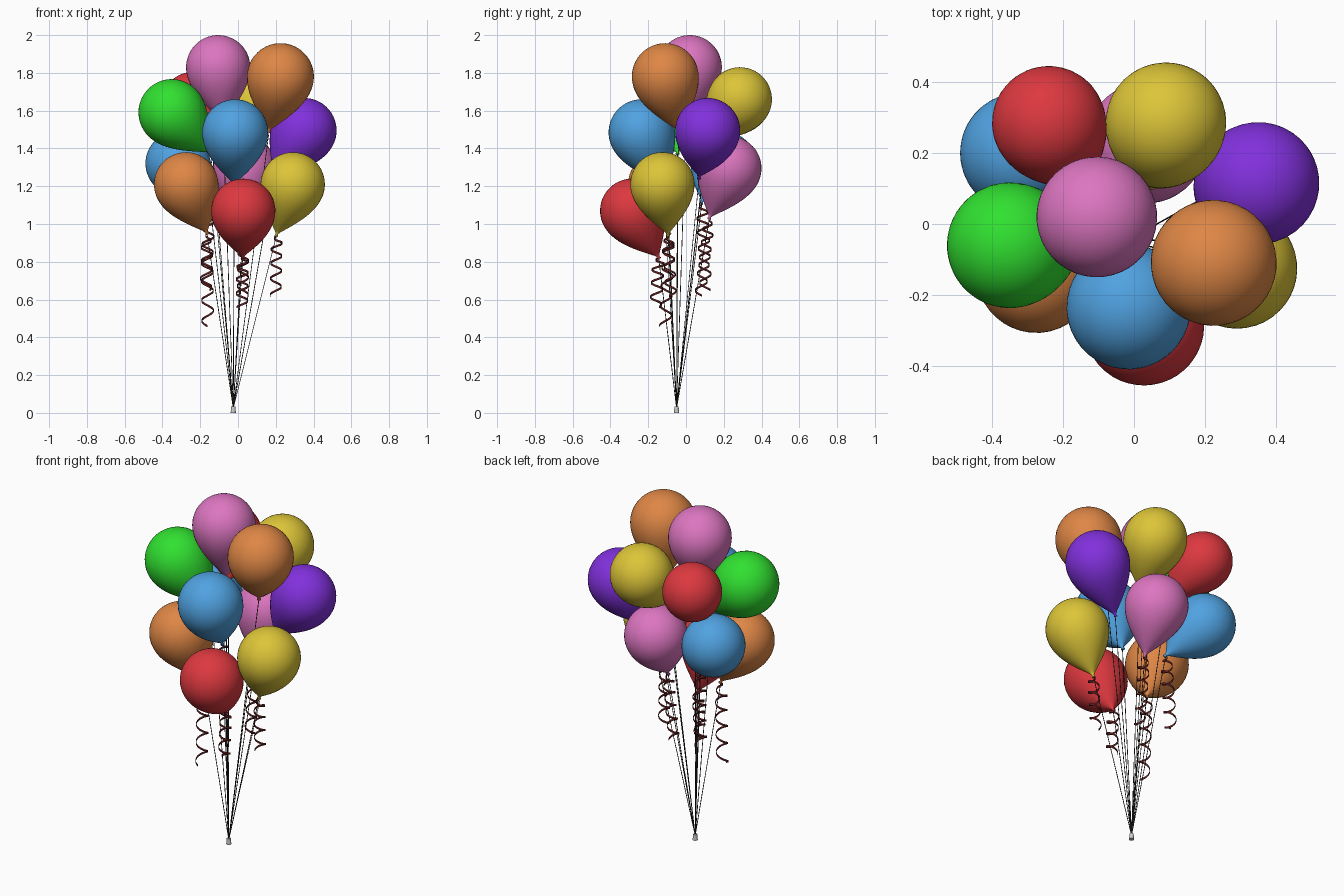
import bpy, bmesh, math
from mathutils import Vector

if "Cube" in bpy.data.objects:
    bpy.data.objects.remove(bpy.data.objects["Cube"])

COLORS = {
    "pink": (0.72, 0.18, 0.53), "orange": (0.73, 0.24, 0.06), "green": (0.03, 0.75, 0.03),
    "blue": (0.08, 0.36, 0.75), "purple": (0.22, 0.03, 0.72), "yellow": (0.72, 0.56, 0.04),
    "red": (0.72, 0.04, 0.05), "ribbon": (0.12, 0.015, 0.015), "string": (0.04, 0.04, 0.04),
}
MATS = {}
for key, rgb in COLORS.items():
    MATS[key] = bpy.data.materials.new(key)
    MATS[key].diffuse_color = (*rgb, 1)

KNOT = Vector((-0.025, -0.05, 0.025))

# colour, head centre, neck tip, radius
BALLOONS = [
    ("pink", (-0.105, 0.02, 1.83), (-0.08, 0.0, 1.54), 0.17),
    ("orange", (0.225, -0.11, 1.78), (0.165, -0.04, 1.495), 0.177),
    ("green", (-0.35, -0.06, 1.59), (-0.145, -0.045, 1.38), 0.177),
    ("blue", (-0.015, -0.235, 1.485), (-0.02, -0.12, 1.21), 0.175),
    ("purple", (0.35, 0.115, 1.495), (0.19, 0.07, 1.25), 0.172),
    ("yellow", (0.09, 0.285, 1.66), (0.05, 0.11, 1.43), 0.17),
    ("red", (-0.24, 0.285, 1.645), (-0.14, 0.11, 1.45), 0.16),
    ("yellow", (0.29, -0.125, 1.21), (0.205, -0.095, 0.945), 0.17),
    ("orange", (-0.275, -0.137, 1.21), (-0.165, -0.09, 0.955), 0.17),
    ("red", (0.028, -0.285, 1.07), (0.025, -0.145, 0.825), 0.17),
    ("blue", (-0.32, 0.2, 1.32), (-0.15, 0.085, 1.12), 0.17),
    ("pink", (0.035, 0.23, 1.295), (0.03, 0.125, 1.035), 0.17),
]


def finish(name, bm, mat=None, smooth=True):
    bmesh.ops.recalc_face_normals(bm, faces=bm.faces)
    mesh = bpy.data.meshes.new(name)
    bm.to_mesh(mesh)
    bm.free()
    for p in mesh.polygons:
        p.use_smooth = smooth
    if mat:
        mesh.materials.append(MATS[mat])
    obj = bpy.data.objects.new(name, mesh)
    bpy.context.collection.objects.link(obj)
    return obj


def revolve(name, profile, mat, base, axis, segs=40):
    """Spin (radius, height) points about an axis starting at base."""
    bm = bmesh.new()
    vs = [bm.verts.new((r, 0, h)) for r, h in profile]
    es = [bm.edges.new(pair) for pair in zip(vs, vs[1:])]
    bmesh.ops.spin(bm, geom=vs + es, cent=(0, 0, 0), axis=(0, 0, 1),
                   angle=math.tau, steps=segs, use_merge=True)
    bmesh.ops.remove_doubles(bm, verts=bm.verts, dist=1e-5)
    obj = finish(name, bm, mat)
    obj.location = base
    obj.rotation_mode = 'QUATERNION'
    obj.rotation_quaternion = Vector(axis).to_track_quat('Z', 'Y')
    return obj


def balloon(i, color, centre, tip, R):
    centre, tip = Vector(centre), Vector(tip)
    axis = centre - tip
    L = axis.length
    # flared neck, tapering lower half, round crown
    prof = [(0, -0.010), (0.011, -0.010), (0.006, 0.002)]
    for k in range(1, 17):
        t = 1 - k / 16
        r = R * math.cos(math.pi / 2 * t)
        if r > 0.006:
            prof.append((r, L * (1 - t)))
    for k in range(1, 15):
        a = math.pi / 2 * k / 14
        prof.append((R * math.cos(a) if k < 14 else 0, L + R * math.sin(a)))
    revolve(f"balloon_{i}", prof, color, tip, axis)
    # string down to the weight
    d = tip - KNOT
    revolve(f"string_{i}", [(0, 0), (0.002, 0), (0.002, d.length), (0, d.length)],
            "string", KNOT, d, 6)


def ribbon(i, tip, end, turns, phase):
    """Curled flat ribbon that loosens toward its lower end."""
    tip, end = Vector(tip), Vector(end)
    bm = bmesh.new()
    rows = []
    n = int(turns * 20)
    for k in range(n + 1):
        t = k / n
        a = phase + math.tau * turns * (t ** 0.8)
        r = 0.031 * min(1, t * 8)
        p = tip.lerp(end, t) + Vector((r * math.cos(a), r * math.sin(a), 0))
        rows.append([bm.verts.new(p + Vector((0, 0, s))) for s in (-0.006, 0.006)])
    for (a, b), (c, d) in zip(rows, rows[1:]):
        bm.faces.new((a, b, d, c))
    obj = finish(f"ribbon_{i}", bm, "ribbon")
    mod = obj.modifiers.new("thickness", 'SOLIDIFY')
    mod.thickness = 0.002


for i, spec in enumerate(BALLOONS, 1):
    balloon(i, *spec)

# ribbons hang from the lower balloons
RIBBONS = [
    ((0.205, -0.095, 0.945), (0.20, -0.08, 0.62), 4.5, 0.3),
    ((-0.165, -0.09, 0.955), (-0.16, -0.11, 0.46), 5.5, 1.5),
    ((0.025, -0.145, 0.825), (0.02, -0.16, 0.56), 4, 2.6),
    ((-0.15, 0.085, 1.12), (-0.17, 0.105, 0.65), 6, 0.9),
    ((0.03, 0.125, 1.035), (0.025, 0.075, 0.62), 5.5, 3.5),
]
for i, spec in enumerate(RIBBONS, 1):
    ribbon(i, *spec)

# small weight tying the strings together
bm = bmesh.new()
bmesh.ops.create_cone(bm, cap_ends=True, segments=12, radius1=0.014, radius2=0.011, depth=0.034)
weight = finish("string_weight", bm, None, False)
weight.location = (KNOT.x, KNOT.y, 0.017)

for m in bpy.data.materials:
    if m.users and not m.is_grease_pencil:
        m.use_nodes = True
        m.node_tree.nodes["Principled BSDF"].inputs["Base Color"].default_value = m.diffuse_color
